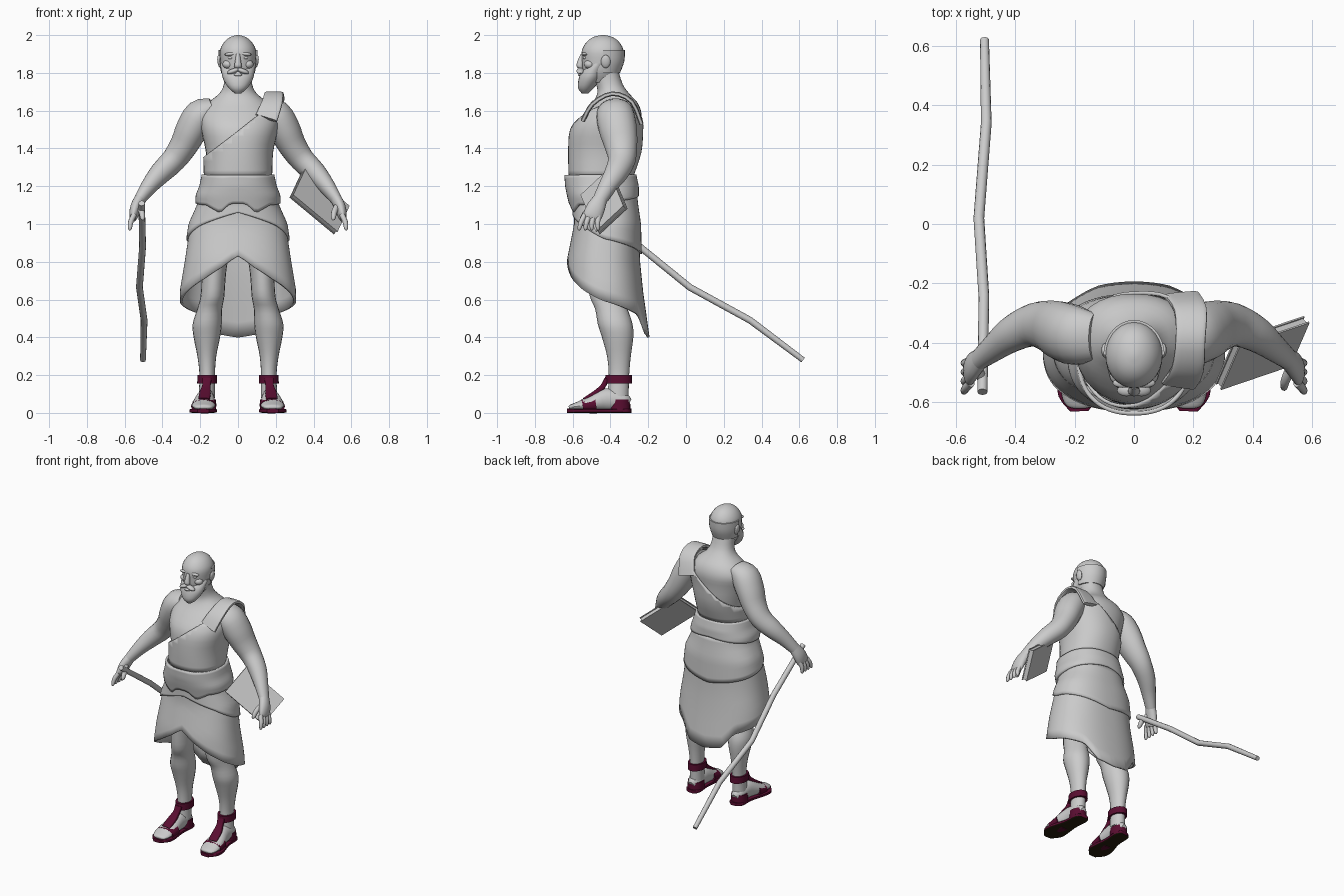
import bpy, bmesh, math
from mathutils import Vector, Matrix

default = bpy.data.objects.get("Cube")
if default:
    bpy.data.objects.remove(default)


def material(name, colour):
    mat = bpy.data.materials.new(name)
    mat.use_nodes = True
    mat.diffuse_color = (*colour, 1)
    mat.node_tree.nodes["Principled BSDF"].inputs["Base Color"].default_value = (*colour, 1)
    return mat


GREY = material("plain_grey", (.6, .6, .6))
MAROON = material("maroon_leather", (.1, .004, .03))
SOLE = material("dark_brown_sole", (.02, .013, .004))
UP = Vector((0, 0, 1))


def finish(bm, name, mat=GREY, mirror=False, cut=None, thickness=0):
    """Turn a bmesh into a smooth-shaded object."""
    if cut:
        geom = bm.verts[:] + bm.edges[:] + bm.faces[:]
        bmesh.ops.bisect_plane(bm, geom=geom, plane_co=cut[0], plane_no=cut[1], clear_outer=True)
    bmesh.ops.recalc_face_normals(bm, faces=bm.faces)
    mesh = bpy.data.meshes.new(name)
    bm.to_mesh(mesh)
    bm.free()
    mesh.materials.append(mat)
    obj = bpy.data.objects.new(name, mesh)
    bpy.context.collection.objects.link(obj)
    bpy.ops.object.select_all(action="DESELECT")
    obj.select_set(True)
    bpy.context.view_layer.objects.active = obj
    bpy.ops.object.shade_smooth_by_angle(angle=math.radians(40))
    if thickness:
        solid = obj.modifiers.new("thickness", "SOLIDIFY")
        solid.thickness = thickness
        solid.offset = 0
    if mirror:
        obj.modifiers.new("mirror", "MIRROR")
    return obj


def spline(rings, steps):
    """Catmull-Rom interpolation of ring tuples."""
    out = []
    for i in range(len(rings) - 1):
        p, q, r, s = (rings[max(0, min(len(rings) - 1, i + k))] for k in (-1, 0, 1, 2))
        for j in range(steps):
            t = j / steps
            out.append([b + t * ((c - a) + t * ((2*a - 5*b + 4*c - d) + t * (3*b - a - 3*c + d))) / 2
                        for a, b, c, d in zip(p, q, r, s)])
    return out + [list(rings[-1])]


def oval(angle, power):
    c, s = math.cos(angle), math.sin(angle)
    return (math.copysign(abs(c) ** (2 / power), c), math.copysign(abs(s) ** (2 / power), s))


def bridge(bm, rows):
    n = len(rows[0])
    for low, high in zip(rows, rows[1:]):
        for i in range(n):
            bm.faces.new((low[i], low[(i + 1) % n], high[(i + 1) % n], high[i]))


def loft(name, rings, mat=GREY, level=False, steps=3, sides=20, power=2, caps=True, **options):
    """Skin rings (x, y, z, half width, half depth) along a path."""
    rings = spline(rings, steps)
    bm, rows = bmesh.new(), []
    for i, (x, y, z, wide, deep) in enumerate(rings):
        before, after = rings[max(i - 1, 0)], rings[min(i + 1, len(rings) - 1)]
        along = UP if level else (Vector(after[:3]) - Vector(before[:3])).normalized()
        a = Vector((1, 0, 0))
        a = (a - along * a.dot(along)).normalized()
        b = along.cross(a)
        row = []
        for k in range(sides):
            u, v = oval(math.tau * k / sides, power)
            row.append(bm.verts.new(Vector((x, y, z)) + a * u * wide + b * v * deep))
        rows.append(row)
    bridge(bm, rows)
    if caps:
        bm.faces.new(rows[0])
        bm.faces.new(rows[-1])
    return finish(bm, name, mat, **options)


def ball(name, place, size, tilt=0, mirror=False):
    bm = bmesh.new()
    matrix = Matrix.Translation(place) @ Matrix.Rotation(tilt, 4, "Y") @ Matrix.Diagonal((*size, 1))
    bmesh.ops.create_uvsphere(bm, u_segments=16, v_segments=10, radius=1, matrix=matrix)
    return finish(bm, name, mirror=mirror)


def lookup(table, key):
    """Linear interpolation in a table sorted by its first column."""
    key = max(table[0][0], min(table[-1][0], key))
    for p, q in zip(table, table[1:]):
        if key <= q[0]:
            t = (key - p[0]) / (q[0] - p[0])
            return [a + (b - a) * t for a, b in zip(p, q)][1:]


def drape(name, sections, top, hem, grow=0, rows=10, sides=72):
    """Cloth shell; sections are (z, front, back, half width), hem is (degrees from front, z)."""
    bm, grid = bmesh.new(), []
    for r in range(rows + 1):
        row = []
        for k in range(sides):
            angle = math.tau * k / sides
            degrees = min(math.degrees(angle), 360 - math.degrees(angle))
            z = top + (lookup(hem, degrees)[0] - top) * r / rows
            front, back, wide = lookup(sections, z)
            c, s = oval(angle, 2.3)
            row.append(bm.verts.new((s * (wide + grow),
                                     (front + back) / 2 - c * ((back - front) / 2 + grow), z)))
        grid.append(row)
    bridge(bm, grid)
    return finish(bm, name, thickness=.014)


# Torso and neck
torso = [(0, -.43, 1.1, .18, .15), (0, -.45, 1.25, .165, .155), (0, -.43, 1.38, .17, .178),
         (0, -.42, 1.5, .195, .178), (0, -.39, 1.58, .2, .155), (0, -.375, 1.64, .16, .12),
         (0, -.385, 1.69, .1, .085), (0, -.405, 1.74, .075, .07), (0, -.43, 1.82, .07, .07)]
loft("torso", torso, level=True, sides=32, power=2.2)

# Draped tunic with a diagonal neckline, and its shoulder strap
tunic = [(x, y, z, w + .01, d + .01) for x, y, z, w, d in torso[1:7]]
loft("tunic", tunic, level=True, sides=48, power=2.2, caps=False,
     cut=((.03, 0, 1.515), (-.31, 0, .4)), thickness=.012)
loft("shoulder_strap", [(.15, -.54, 1.56, .06, .012), (.18, -.49, 1.64, .055, .012),
                        (.19, -.39, 1.69, .05, .012), (.19, -.29, 1.65, .055, .012),
                        (.16, -.24, 1.54, .06, .012)], power=4)

# Skirt, wrapped layer and waistband
skirt = [(.4, -.63, -.2, .3), (.65, -.63, -.235, .3), (.8, -.625, -.25, .275), (1, -.585, -.255, .245),
         (1.1, -.585, -.27, .2), (1.2, -.6, -.28, .18)]
drape("skirt", skirt, 1.2, [(0, .83), (15, .77), (35, .71), (60, .65), (90, .59),
                            (120, .55), (143, .52), (160, .42), (180, .4)])
drape("wrapped_layer", skirt, 1.15, [(0, 1.06), (50, .99), (90, .92), (180, .84)], grow=.01)
belt = [(1.05, -.59, -.26, .21), (1.15, -.615, -.265, .21), (1.2, -.625, -.265, .19), (1.27, -.63, -.28, .175)]
drape("waistband", belt, 1.26, [(0, 1.11), (8, 1.11), (22, 1.06), (45, 1.1), (90, 1.11), (180, 1.15)], grow=.008)

# Head with bald crown, hair at the back, beard and face
head = [(0, -.45, 1.75, .055, .06), (0, -.45, 1.8, .082, .093), (0, -.443, 1.86, .093, .108),
        (0, -.441, 1.92, .095, .11), (0, -.44, 1.965, .072, .085), (0, -.44, 1.99, .04, .05),
        (0, -.44, 2, .008, .01)]
loft("head", head, level=True, sides=28)
hair = [(x, y, z, w + .008, d + .008) for x, y, z, w, d in head[1:4]]
loft("back_hair", hair, level=True, sides=28, cut=((0, -.44, 0), (0, -1, 0)))
loft("beard", [(0, -.535, 1.69, .015, .015), (0, -.53, 1.72, .05, .042), (0, -.508, 1.77, .08, .06),
               (0, -.49, 1.81, .088, .06), (0, -.46, 1.85, .095, .05)], level=True)
ball("moustache", (.025, -.56, 1.81), (.034, .02, .013), .35, True)
ball("lower_lip", (0, -.56, 1.79), (.022, .012, .008))
loft("nose", [(0, -.545, 1.9, .011, .012), (0, -.556, 1.87, .014, .016), (0, -.562, 1.835, .02, .018),
              (0, -.55, 1.82, .012, .01)], level=True)
ball("brow", (.038, -.535, 1.9), (.034, .016, .01), .1, True)
ball("eye", (.038, -.534, 1.88), (.016, .012, .009), 0, True)
ball("cheek", (.052, -.51, 1.845), (.03, .03, .024), 0, True)
ball("ear", (.097, -.425, 1.86), (.012, .025, .035), .15, True)

# Arms and hands
loft("arm", [(.13, -.38, 1.62, .05, .08), (.195, -.375, 1.58, .085, .1), (.245, -.36, 1.5, .085, .1),
             (.285, -.345, 1.42, .075, .088), (.34, -.34, 1.34, .066, .073), (.41, -.37, 1.27, .058, .062),
             (.47, -.415, 1.2, .044, .048), (.52, -.455, 1.13, .031, .038)], mirror=True)
loft("palm", [(.515, -.45, 1.14, .03, .036), (.54, -.475, 1.09, .03, .048), (.552, -.495, 1.045, .024, .05),
              (.556, -.502, 1.025, .015, .042)], mirror=True)
for i, finger in enumerate(("index", "middle", "ring", "little")):
    y = -.535 + .025 * i
    loft(finger + "_finger", [(.55, y, 1.05, .015, .015), (.568, y - .02 + .004 * i, 1.01, .014, .014),
                              (.572, y - .03 + .008 * i, .975, .01, .01),
                              (.57, y - .03 + .008 * i, .967, .003, .003)], sides=10, mirror=True)
loft("thumb", [(.53, -.48, 1.1, .018, .02), (.51, -.525, 1.065, .016, .017), (.505, -.55, 1.03, .012, .012),
               (.505, -.553, 1.02, .004, .004)], sides=10, mirror=True)

# Legs and feet
loft("leg", [(.12, -.42, .95, .09, .11), (.128, -.42, .75, .066, .1), (.135, -.42, .62, .063, .09),
             (.15, -.395, .55, .066, .086), (.163, -.375, .47, .077, .092), (.165, -.362, .4, .07, .083),
             (.165, -.355, .3, .05, .063), (.163, -.355, .2, .041, .054), (.165, -.36, .08, .044, .056)],
     level=True, mirror=True)
loft("foot", [(.168, -.3, .05, .02, .025), (.168, -.33, .06, .042, .045), (.172, -.42, .07, .048, .06),
              (.18, -.5, .05, .06, .042), (.183, -.57, .036, .061, .024), (.183, -.61, .03, .045, .014),
              (.183, -.62, .028, .02, .006)], mirror=True)

# Sandals: sole with dark underside, then the straps
sole = loft("sandal_sole", [(.168, -.29, .011, .025, .011), (.168, -.32, .011, .05, .011),
                            (.174, -.42, .011, .05, .011), (.183, -.52, .011, .07, .011),
                            (.185, -.58, .011, .069, .011), (.184, -.63, .011, .03, .011)],
            MAROON, power=6, sides=24, mirror=True)
sole.data.materials.append(SOLE)
for face in sole.data.polygons:
    if face.normal.z < -.6:
        face.material_index = 1
loft("ankle_strap", [(.163, -.357, .155, .053, .072), (.163, -.357, .2, .052, .07)], MAROON,
     level=True, steps=1, mirror=True)
loft("instep_strap", [(.164, -.42, .18, .025, .012), (.168, -.44, .14, .022, .014),
                      (.174, -.48, .105, .03, .014), (.18, -.54, .07, .03, .01)], MAROON,
     power=4, mirror=True)
loft("toe_strap", [(.178, -.48, .045, .064, .05), (.182, -.55, .035, .067, .035)], MAROON,
     steps=1, mirror=True)
loft("heel_strap", [(.168, -.352, .015, .053, .058), (.168, -.352, .07, .051, .056)], MAROON,
     level=True, steps=1, mirror=True)

# Crooked walking staff in the right hand
loft("walking_staff", [(-.51, -.565, 1.11, .017, .017), (-.505, -.245, .88, .018, .018),
                       (-.522, .02, .665, .018, .018), (-.497, .34, .49, .018, .018),
                       (-.503, .62, .28, .015, .015)], steps=1, sides=12)

# Book held against the left hand
along = Vector((.235, .08, -.195)).normalized()
across = Vector((-.072, -.15, -.13))
normal = along.cross(across).normalized()
across = normal.cross(along)
frame = Matrix((along, across, normal)).transposed().to_4x4()


def slab(name, length, width, depth, offset):
    bm = bmesh.new()
    place = Matrix.Translation(Vector((.432, -.434, 1.118)) + normal * offset)
    bmesh.ops.create_cube(bm, size=1, matrix=place @ frame @ Matrix.Diagonal((length, width, depth, 1)))
    finish(bm, name)


slab("book_pages", .305, .2, .024, 0)
for side, sign in (("front", 1), ("back", -1)):
    slab("book_" + side + "_cover", .315, .21, .006, sign * .014)
